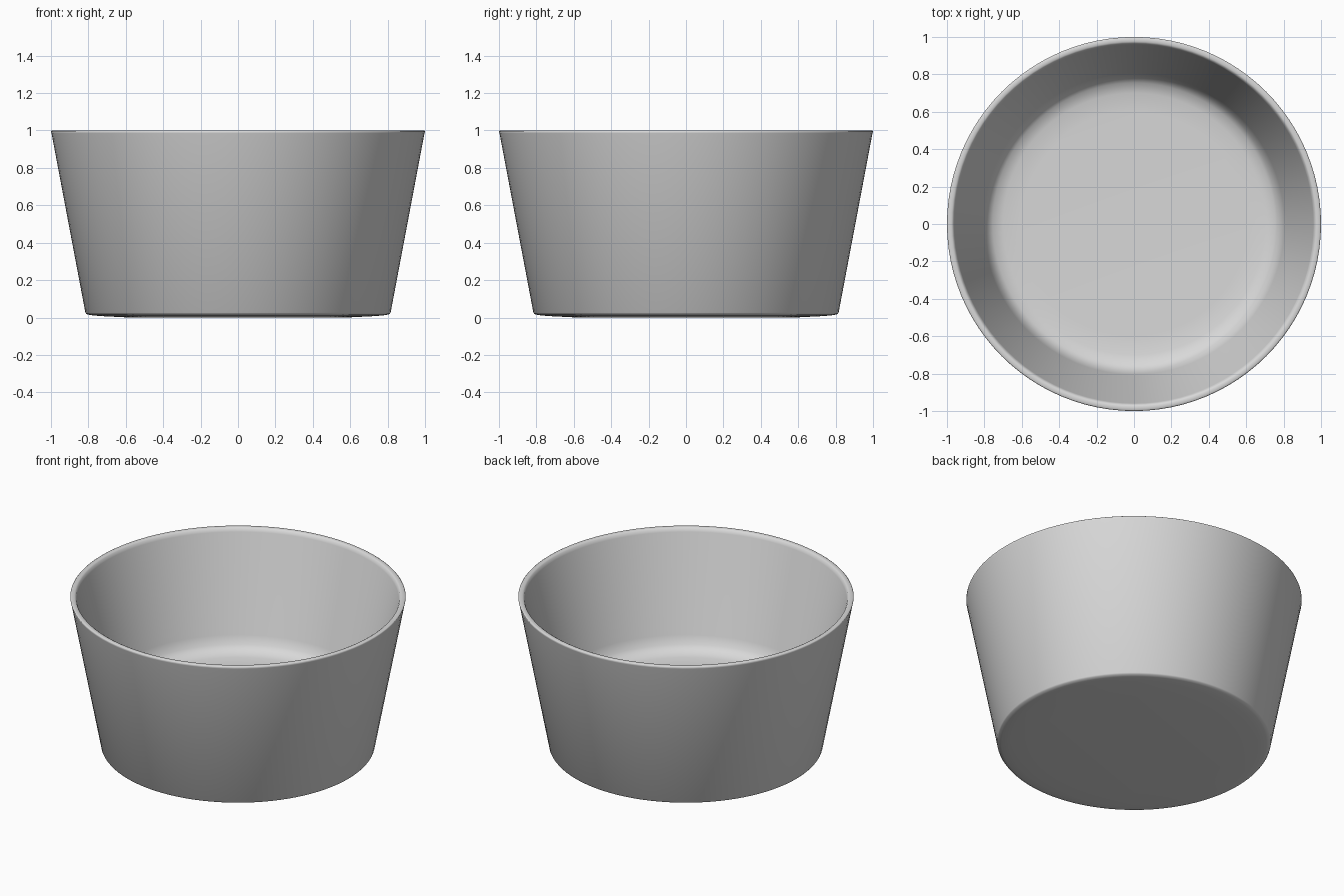
import bpy, bmesh, math

cube = bpy.data.objects.get("Cube")
if cube:
    bpy.data.objects.remove(cube, do_unlink=True)

# Plain grey glaze
grey = bpy.data.materials.new("light_grey")
grey.use_nodes = True
colour = (0.69, 0.69, 0.69, 1)
grey.diffuse_color = colour
shader = next(n for n in grey.node_tree.nodes if n.type == "BSDF_PRINCIPLED")
shader.inputs["Base Color"].default_value = colour

# Bowl cross-section: underside, outer wall, rounded rim, inner wall, raised floor
profile = [
    (0, 0), (0.58, 0.0), (0.74, 0.008), (0.79, 0.013), (0.81, 0.018), (0.816, 0.026),
    (0.997, 0.985), (1.0, 0.996), (0.994, 1.0),
    (0.975, 1.0), (0.966, 0.995), (0.959, 0.975),
    (0.805, 0.37), (0.785, 0.315), (0.755, 0.285), (0.70, 0.27), (0.6, 0.266), (0, 0.265),
]

bm = bmesh.new()
points = [bm.verts.new((r, 0, z)) for r, z in profile]
edges = [bm.edges.new(pair) for pair in zip(points, points[1:])]
bmesh.ops.spin(bm, geom=points + edges, cent=(0, 0, 0), axis=(0, 0, 1),
               angle=math.tau, steps=96, use_merge=True)
bmesh.ops.remove_doubles(bm, verts=bm.verts, dist=0.0001)
bmesh.ops.recalc_face_normals(bm, faces=bm.faces)
mesh = bpy.data.meshes.new("bowl")
bm.to_mesh(mesh)
bm.free()

bowl = bpy.data.objects.new("bowl", mesh)
bpy.context.collection.objects.link(bowl)
mesh.materials.append(grey)

# Smooth shading over the whole vessel
mesh.shade_smooth()
